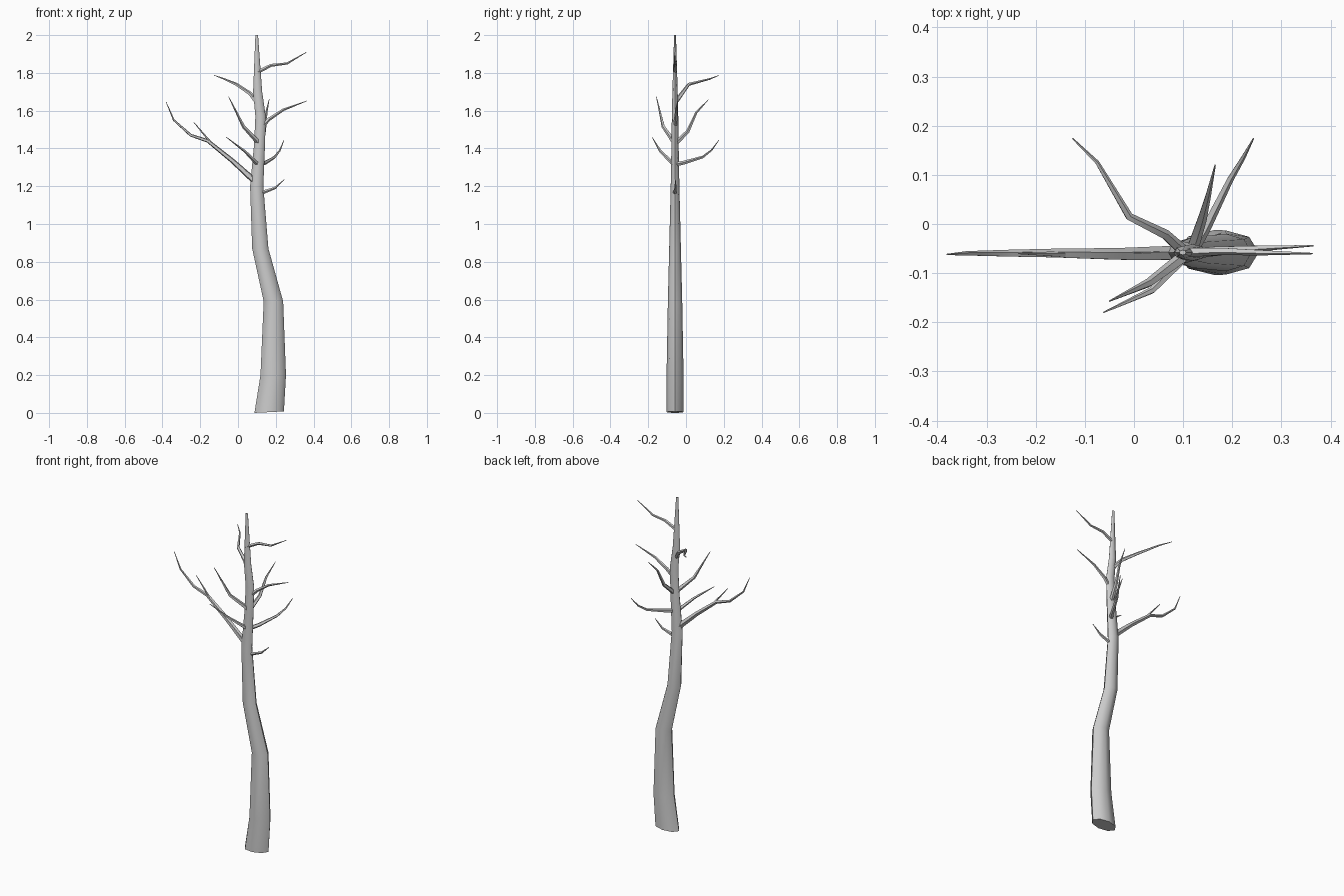
import bpy, bmesh, math
from mathutils import Vector


def loft(name, rings):
    """Skin a list of vertex rings, cap both ends, shade smooth."""
    bm = bmesh.new()
    loops = [[bm.verts.new(p) for p in ring] for ring in rings]
    n = len(loops[0])
    for a, b in zip(loops, loops[1:]):
        for i in range(n):
            j = (i + 1) % n
            bm.faces.new((a[i], a[j], b[j], b[i]))
    bm.faces.new(loops[0][::-1])
    bm.faces.new(loops[-1])
    bmesh.ops.recalc_face_normals(bm, faces=bm.faces)
    me = bpy.data.meshes.new(name)
    bm.to_mesh(me)
    bm.free()
    ob = bpy.data.objects.new(name, me)
    bpy.context.collection.objects.link(ob)
    bpy.context.view_layer.objects.active = ob
    ob.select_set(True)
    bpy.ops.object.shade_smooth_by_angle(angle=math.radians(50))
    ob.select_set(False)


def branch(name, r, pts, sides=5):
    """Tapered tube along a path, ending in a fine tip."""
    pts = [Vector(p) for p in pts]
    total = sum((b - a).length for a, b in zip(pts, pts[1:]))
    rings, run = [], 0
    for k, p in enumerate(pts):
        if k:
            run += (p - pts[k - 1]).length
        t = (pts[min(k + 1, len(pts) - 1)] - pts[max(k - 1, 0)]).normalized()
        u = t.cross(Vector((0, 0, 1))).normalized()
        v = u.cross(t)
        rad = r * (1 - run / total) ** 0.8 + 0.0015
        rings.append([p + rad * (u * math.cos(a) + v * math.sin(a))
                      for a in (2 * math.pi * i / sides for i in range(sides))])
    loft(name, rings)


# trunk: height, left x, right x, half depth
profile = [
    (0.00, 0.087, 0.243, 0.046), (0.20, 0.119, 0.254, 0.045),
    (0.59, 0.136, 0.239, 0.038), (0.87, 0.075, 0.161, 0.031),
    (1.20, 0.064, 0.134, 0.023), (1.42, 0.085, 0.143, 0.019),
    (1.57, 0.092, 0.147, 0.017), (1.70, 0.080, 0.128, 0.014),
    (2.00, 0.092, 0.106, 0.005),
]
rings = []
for z, x0, x1, d in profile:
    ring = []
    for i in range(8):
        a = i * math.pi / 4
        lift = 0.008 * (1 + math.cos(a)) / 2 if z == 0 else 0
        ring.append(((x0 + x1) / 2 + (x1 - x0) / 2 * math.cos(a),
                     -0.058 + d * math.sin(a), z + lift))
    rings.append(ring)
loft("trunk", rings)

# branches
branch("large_left_branch", 0.015, [(0.10, -0.06, 1.215), (-0.03, -0.062, 1.335),
       (-0.16, -0.06, 1.44), (-0.25, -0.06, 1.47), (-0.34, -0.06, 1.55), (-0.38, -0.062, 1.645)])
branch("left_fork_branch", 0.013, [(0.09, -0.06, 1.23), (-0.01, -0.064, 1.32),
       (-0.135, -0.062, 1.42), (-0.235, -0.06, 1.54)])
branch("front_lower_branch", 0.010, [(0.11, -0.06, 1.31), (0.037, -0.135, 1.385),
       (-0.062, -0.18, 1.46)])
branch("front_upper_branch", 0.012, [(0.11, -0.06, 1.43), (0.03, -0.12, 1.515),
       (-0.05, -0.157, 1.675)])
branch("back_left_branch", 0.011, [(0.10, -0.055, 1.645), (0.064, -0.022, 1.69),
       (-0.01, 0.015, 1.74), (-0.075, 0.125, 1.768), (-0.125, 0.174, 1.787)])
branch("top_right_branch", 0.009, [(0.095, -0.058, 1.80), (0.175, -0.055, 1.84),
       (0.26, -0.058, 1.85), (0.363, -0.06, 1.91)])
branch("mid_right_branch", 0.010, [(0.125, -0.06, 1.515), (0.165, -0.054, 1.555),
       (0.24, -0.05, 1.605), (0.365, -0.044, 1.652)])
branch("back_right_branch", 0.011, [(0.115, -0.06, 1.315), (0.145, -0.01, 1.325),
       (0.195, 0.09, 1.355), (0.222, 0.135, 1.39), (0.243, 0.174, 1.443)])
branch("back_branch", 0.012, [(0.115, -0.06, 1.42), (0.138, 0.01, 1.49),
       (0.15, 0.055, 1.59), (0.165, 0.12, 1.66)])
branch("low_right_branch", 0.010, [(0.11, -0.06, 1.16), (0.195, -0.055, 1.19),
       (0.245, -0.056, 1.235)])
